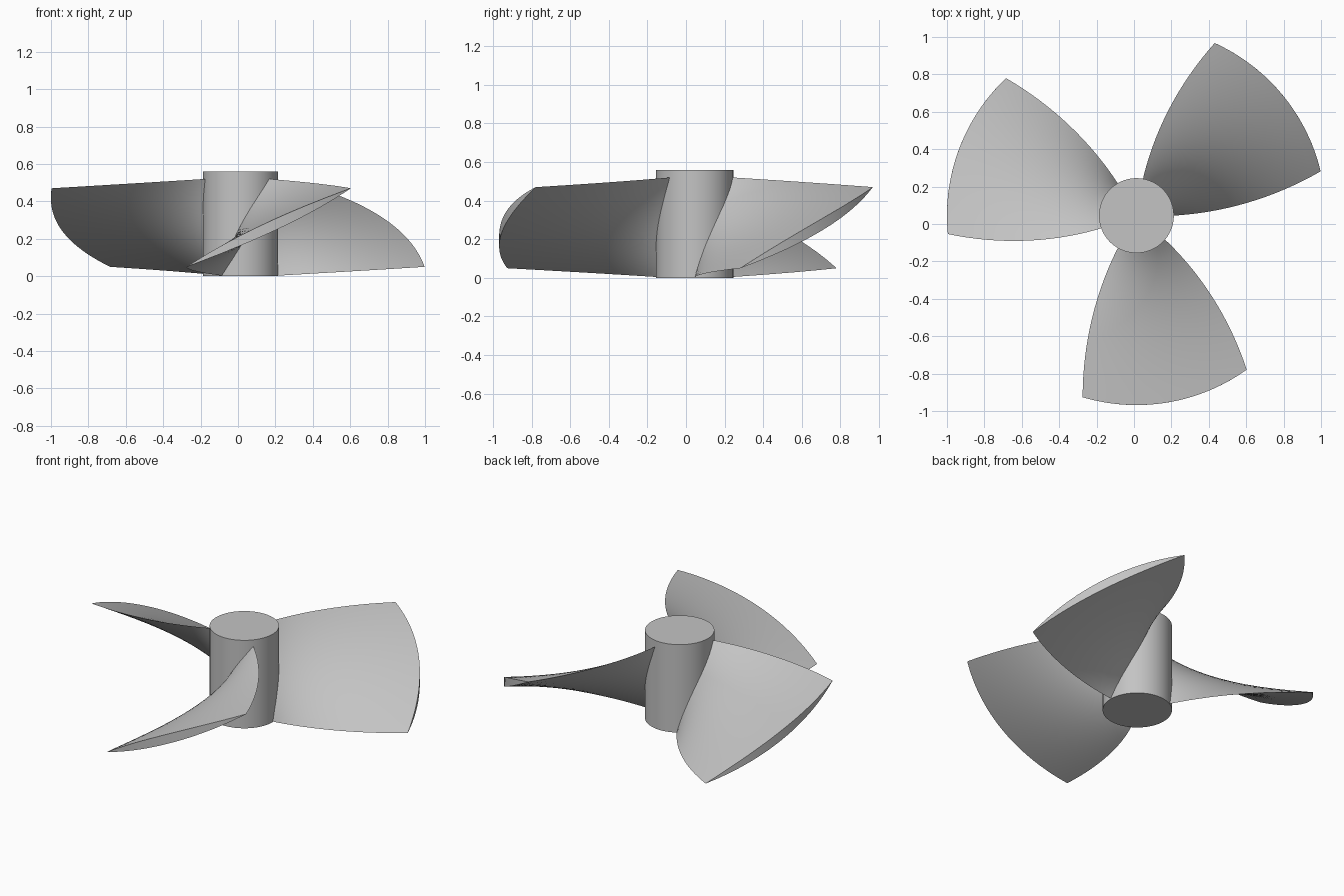
import bpy, bmesh
from math import radians, atan2, sin, cos

# Remove the default cube
if "Cube" in bpy.data.objects:
    bpy.data.objects.remove(bpy.data.objects["Cube"], do_unlink=True)

grey = bpy.data.materials.new("plain_grey")
grey.use_nodes = True
grey.diffuse_color = (0.55, 0.55, 0.55, 1)
grey.node_tree.nodes["Principled BSDF"].inputs["Base Color"].default_value = grey.diffuse_color

CENTRE = (0.013, 0.045)
HUB_R, HUB_H, TIP_R = 0.2, 0.56, 1.013
RADIAL, CHORD = 16, 24
HALF_THICK, CAMBER = 0.028, 0.007


def lerp(a, b, t):
    return a + (b - a) * t


def finish(obj):
    obj.data.materials.append(grey)
    bpy.ops.object.select_all(action="DESELECT")
    obj.select_set(True)
    bpy.context.view_layer.objects.active = obj
    bpy.ops.object.shade_smooth_by_angle(angle=radians(30))


def blade_point(bm, r, s, side, turn):
    """Point on a lens section wrapped round a cylinder of radius r."""
    t = max(0, (r - HUB_R) / (TIP_R - HUB_R))
    a0, a1 = radians(lerp(-120, -106.5, t)), radians(lerp(-40, -54.4, t))
    z0, z1 = lerp(0.003, 0.05, t), lerp(0.52, 0.47, t)
    pitch = atan2(z1 - z0, r * (a1 - a0))
    off = 4 * s * (1 - s) * (CAMBER + side * HALF_THICK)
    a = lerp(a0, a1, s) - sin(pitch) * off / r + turn
    z = lerp(z0, z1, s) + cos(pitch) * off
    return bm.verts.new((CENTRE[0] + r * cos(a), CENTRE[1] + r * sin(a), z))


def make_blade(name, turn):
    bm = bmesh.new()
    steps = [i / CHORD for i in range(CHORD + 1)]
    outline = [(s, 1) for s in steps] + [(s, -1) for s in steps[-2:0:-1]]
    rings = []
    for i in range(RADIAL + 1):
        r = lerp(HUB_R - 0.03, TIP_R, i / RADIAL)
        rings.append([blade_point(bm, r, s, side, turn) for s, side in outline])
    n = len(outline)
    for inner, outer in zip(rings, rings[1:]):
        for j in range(n):
            k = (j + 1) % n
            bm.faces.new((inner[j], inner[k], outer[k], outer[j]))
    # Close root and tip with strips across the lens
    for ring in (rings[0], rings[-1]):
        for j in range(CHORD):
            quad = (ring[j], ring[j + 1], ring[-j - 1], ring[-j])
            bm.faces.new(list(dict.fromkeys(quad)))
    bmesh.ops.recalc_face_normals(bm, faces=bm.faces)
    mesh = bpy.data.meshes.new(name)
    bm.to_mesh(mesh)
    bm.free()
    obj = bpy.data.objects.new(name, mesh)
    bpy.context.collection.objects.link(obj)
    finish(obj)


# Hub
bpy.ops.mesh.primitive_cylinder_add(vertices=96, radius=HUB_R, depth=HUB_H,
                                    location=(*CENTRE, HUB_H / 2))
hub = bpy.context.object
hub.name = "hub"
finish(hub)

# Three twisted blades
for i, name in enumerate(("front_blade", "left_blade", "right_blade")):
    make_blade(name, radians(120 * i))
